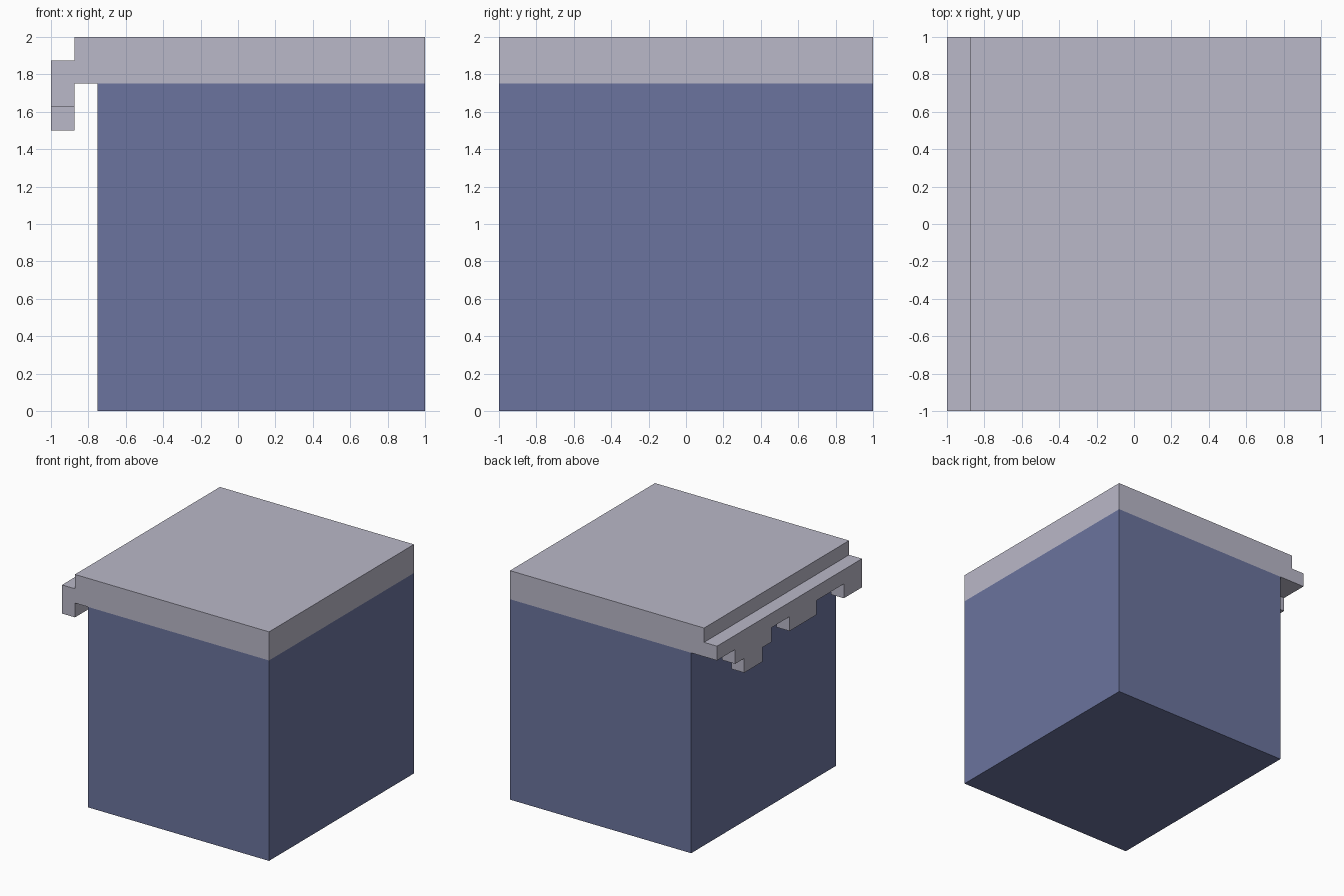
import bpy, bmesh

if "Cube" in bpy.data.objects:
    bpy.data.objects.remove(bpy.data.objects["Cube"])

P = 0.125  # one grid step


def material(name, rgb):
    m = bpy.data.materials.new(name)
    m.diffuse_color = (*rgb, 1)
    m.use_nodes = True
    m.node_tree.nodes["Principled BSDF"].inputs["Base Color"].default_value = m.diffuse_color
    return m


pale = material("pale_cap", (0.49, 0.48, 0.58))
blue = material("slate_blue", (0.147, 0.174, 0.342))


def finish(bm, name, mat):
    bmesh.ops.recalc_face_normals(bm, faces=bm.faces)
    mesh = bpy.data.meshes.new(name)
    bm.to_mesh(mesh)
    bm.free()
    mesh.materials.append(mat)
    bpy.context.collection.objects.link(bpy.data.objects.new(name, mesh))


def extrude_profile(name, points, offset, mat):
    """Fill a closed outline and extrude it along an axis."""
    bm = bmesh.new()
    face = bm.faces.new([bm.verts.new(p) for p in points])
    out = bmesh.ops.extrude_face_region(bm, geom=[face], use_keep_orig=True)
    verts = [v for v in out["geom"] if isinstance(v, bmesh.types.BMVert)]
    bmesh.ops.translate(bm, verts=verts, vec=offset)
    finish(bm, name, mat)


def box(name, x0, x1, z0, z1, mat):
    extrude_profile(name, [(x0, -1, z0), (x1, -1, z0), (x1, -1, z1), (x0, -1, z1)],
                    (0, 2, 0), mat)


# Main block and the slab capping it
box("block_body", -0.75, 1, 0, 1.75, blue)
box("top_slab", -0.875, 1, 1.75, 2, pale)

# Hanging lip on the left side: runs of (steps wide, steps deep) from back to front
runs = [(2, 1), (1, 2), (2, 3), (1, 2), (2, 1), (3, 2), (3, 1), (2, 2)]
top = 1.875
outline = [(-1, -1, top), (-1, 1, top)]
y = 1
for width, depth in runs:
    z = top - depth * P
    outline += [(-1, y, z), (-1, y - width * P, z)]
    y -= width * P
extrude_profile("dripping_lip", outline, (P, 0, 0), pale)
